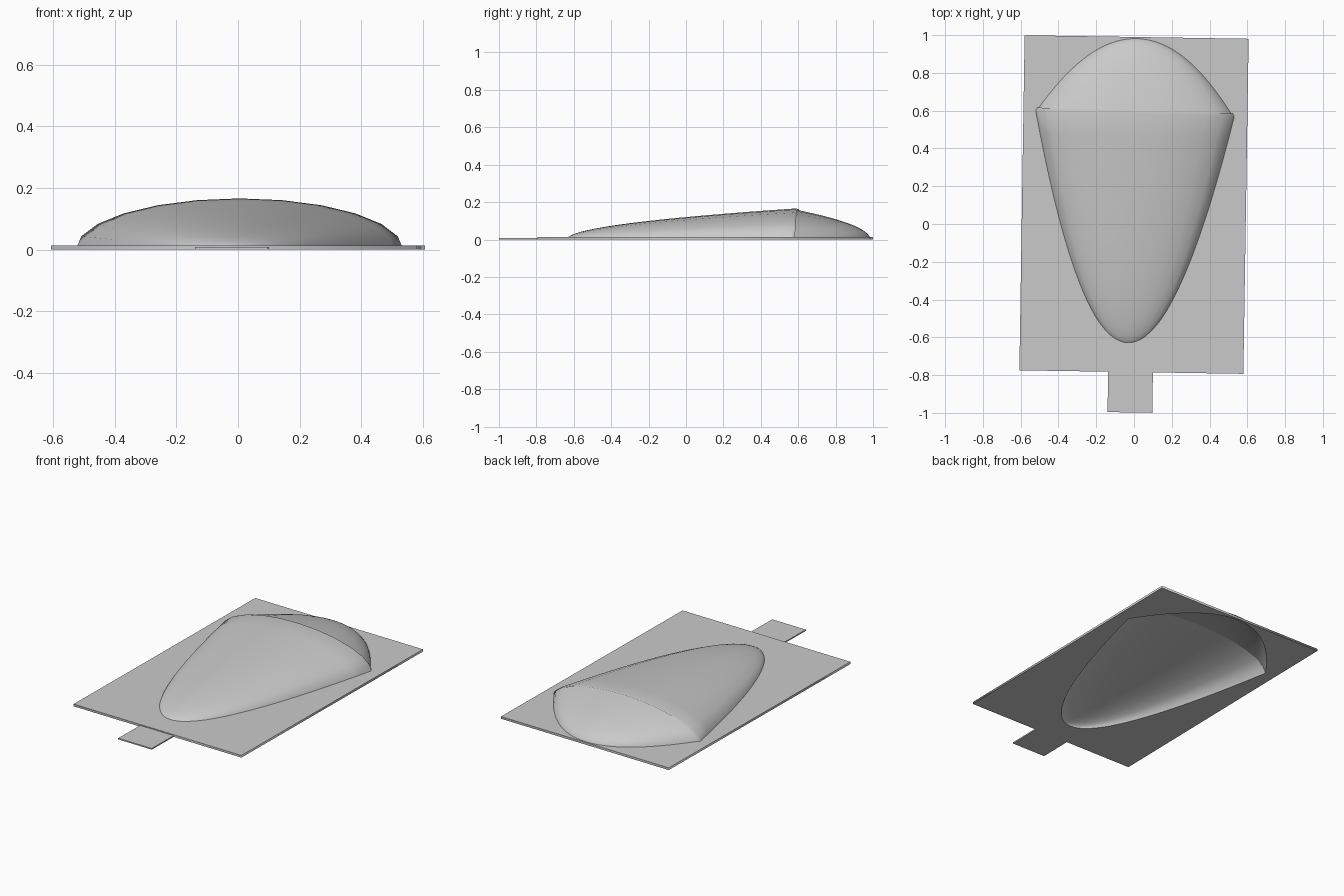
import bpy, bmesh, math
from mathutils import Matrix

cube = bpy.data.objects.get("Cube")
if cube:
    bpy.data.objects.remove(cube)

grey = bpy.data.materials.new("plain_grey")
grey.use_nodes = True
colour = (0.59, 0.59, 0.59, 1)
grey.diffuse_color = colour
grey.node_tree.nodes["Principled BSDF"].inputs["Base Color"].default_value = colour

WALL = 0.014
PLATE = Matrix.Translation((0, 0.103, 0)) @ Matrix.Rotation(math.radians(-0.9), 4, "Z")
DOME = Matrix.Translation((0.005, 0.584, 0)) @ Matrix.Rotation(math.radians(-1.8), 4, "Z")
FRONT_LEN, BACK_LEN = 1.222, 0.407
HALF_W, HEIGHT = 0.532, 0.166
SIDES, RINGS = 12, 20


def add_mesh(name, bm):
    mesh = bpy.data.meshes.new(name)
    bm.to_mesh(mesh)
    bm.free()
    mesh.materials.append(grey)
    obj = bpy.data.objects.new(name, mesh)
    bpy.context.collection.objects.link(obj)
    return obj


def select_only(obj):
    bpy.ops.object.select_all(action="DESELECT")
    obj.select_set(True)
    bpy.context.view_layer.objects.active = obj


def shell(name, length, inset, lip=None, inside=False):
    """Half of an elliptic paraboloid; its tip points along the sign of length."""
    length -= math.copysign(inset, length)
    width, height = HALF_W - inset, HEIGHT - inset
    rings = [(length * (1 - (i / RINGS) ** 2), i / RINGS) for i in range(1, RINGS + 1)]
    if lip:
        rings.append(lip)
    bm = bmesh.new()
    tip = bm.verts.new((0, length, 0))
    previous = None
    for y, size in rings:
        row = []
        for k in range(SIDES + 1):
            a = math.pi * k / SIDES
            row.append(bm.verts.new((width * size * math.cos(a), y,
                                     height * size * math.sin(a))))
        for k in range(SIDES):
            if previous:
                bm.faces.new((previous[k], previous[k + 1], row[k + 1], row[k]))
            else:
                bm.faces.new((tip, row[k + 1], row[k]))
        previous = row
    bmesh.ops.recalc_face_normals(bm, faces=bm.faces)
    if (sum(f.normal.z for f in bm.faces) < 0) != inside:
        bmesh.ops.reverse_faces(bm, faces=bm.faces)
    obj = add_mesh(name, bm)
    obj.matrix_world = DOME
    select_only(obj)
    bpy.ops.object.shade_smooth_by_angle(angle=math.radians(35))


# Long front hood with a narrow lip, the short rounded back hood, and their linings
shell("front_hood", -FRONT_LEN, 0, lip=(0.016, 0.985))
shell("back_hood", BACK_LEN, 0.006)
shell("front_lining", -FRONT_LEN, WALL, inside=True)
shell("back_lining", BACK_LEN, WALL, inside=True)

# Base plate, open beneath the hoods
outer = [PLATE @ Matrix.Translation((0.593 * sx, 0.887 * sy, 0)) for sx, sy in
         ((-1, -1), (1, -1), (1, 1), (-1, 1))]


def rim(length):
    """Points of the lining's outline, from one side to the other."""
    steps = [i / RINGS for i in range(-RINGS, RINGS + 1)]
    return [DOME @ Matrix.Translation(((HALF_W - WALL) * s, length * (1 - s * s), 0))
            for s in steps]


opening = rim(WALL - FRONT_LEN) + rim(BACK_LEN - WALL)[-2:0:-1]
curve = bpy.data.curves.new("plate_outline", "CURVE")
curve.dimensions = "2D"
curve.fill_mode = "BOTH"
curve.extrude = WALL / 2
for outline in (outer, opening):
    spline = curve.splines.new("POLY")
    spline.points.add(len(outline) - 1)
    for target, m in zip(spline.points, outline):
        target.co = (m.translation.x, m.translation.y, 0, 1)
    spline.use_cyclic_u = True
curve.materials.append(grey)
plate = bpy.data.objects.new("base_plate", curve)
plate.location.z = WALL / 2
bpy.context.collection.objects.link(plate)
select_only(plate)
bpy.ops.object.convert(target="MESH")

# Thin tab on the front edge, flush with the underside
bm = bmesh.new()
bmesh.ops.create_cube(bm, size=1)
bmesh.ops.scale(bm, vec=(0.237, 0.215, 0.008), verts=bm.verts)
tab = add_mesh("front_tab", bm)
tab.matrix_world = Matrix.Translation((-0.02, -0.89, 0.004)) @ Matrix.Rotation(
    math.radians(-0.9), 4, "Z")
